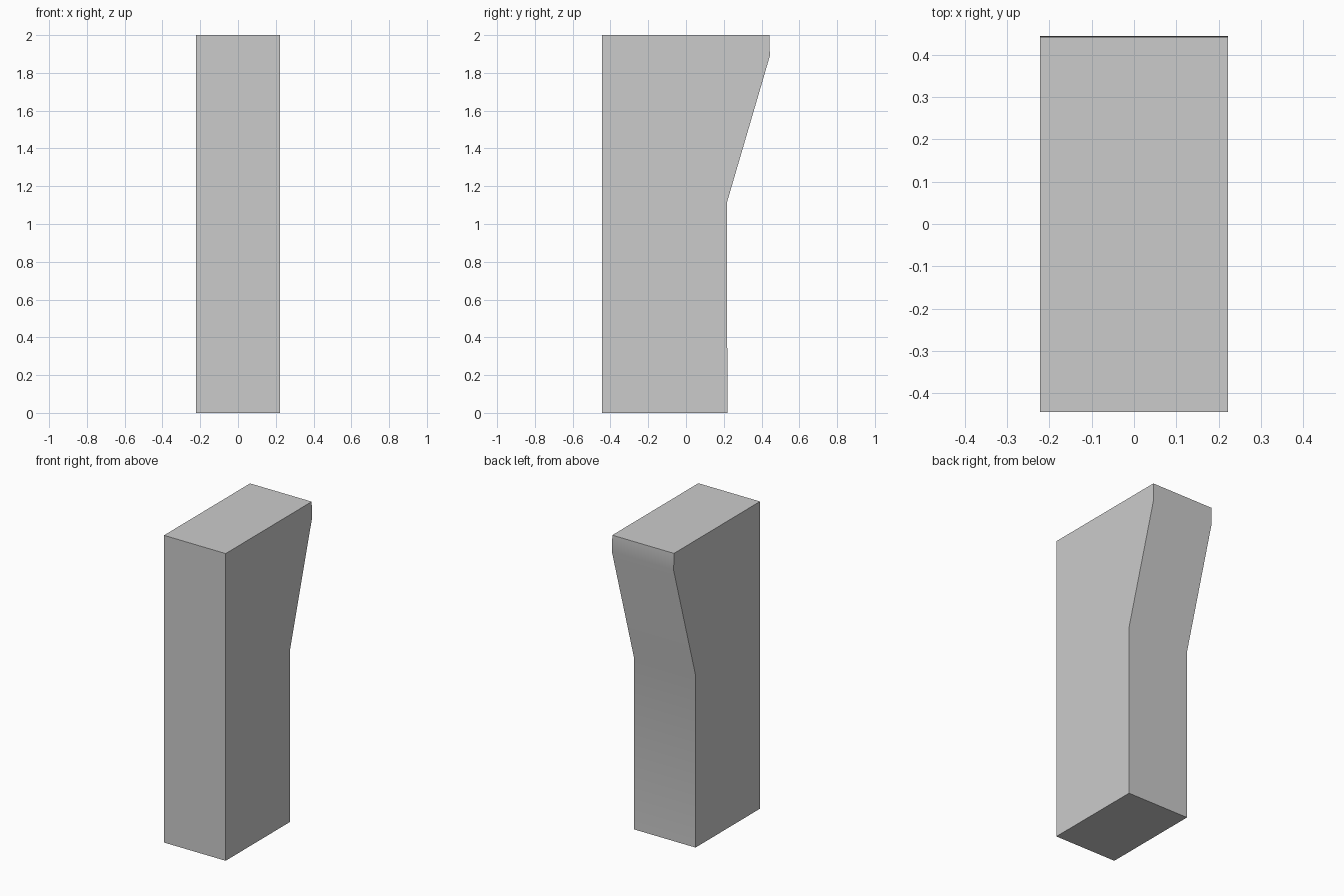
import bpy
import bmesh

if "Cube" in bpy.data.objects:
    bpy.data.objects.remove(bpy.data.objects["Cube"])

HALF_WIDTH = 0.222

# Side profile (y, z): straight front, flared upper back
PROFILE = [(-0.444, 0), (0.219, 0), (0.217, 1.115),
           (0.444, 1.89), (0.441, 2), (-0.444, 2)]

# Pillar body: profile extruded across x
bm = bmesh.new()
side = bm.faces.new([bm.verts.new((-HALF_WIDTH, y, z)) for y, z in PROFILE])
result = bmesh.ops.extrude_face_region(bm, geom=[side])
moved = [v for v in result["geom"] if isinstance(v, bmesh.types.BMVert)]
bmesh.ops.translate(bm, verts=moved, vec=(2 * HALF_WIDTH, 0, 0))
bmesh.ops.recalc_face_normals(bm, faces=bm.faces)

# Smooth the gentle bends of the back, keep the square corners crisp
for f in bm.faces:
    f.smooth = True
for e in bm.edges:
    e.smooth = e.calc_face_angle(0) < 0.6

mesh = bpy.data.meshes.new("flared_pillar")
bm.to_mesh(mesh)
bm.free()
pillar = bpy.data.objects.new("flared_pillar", mesh)
bpy.context.collection.objects.link(pillar)
